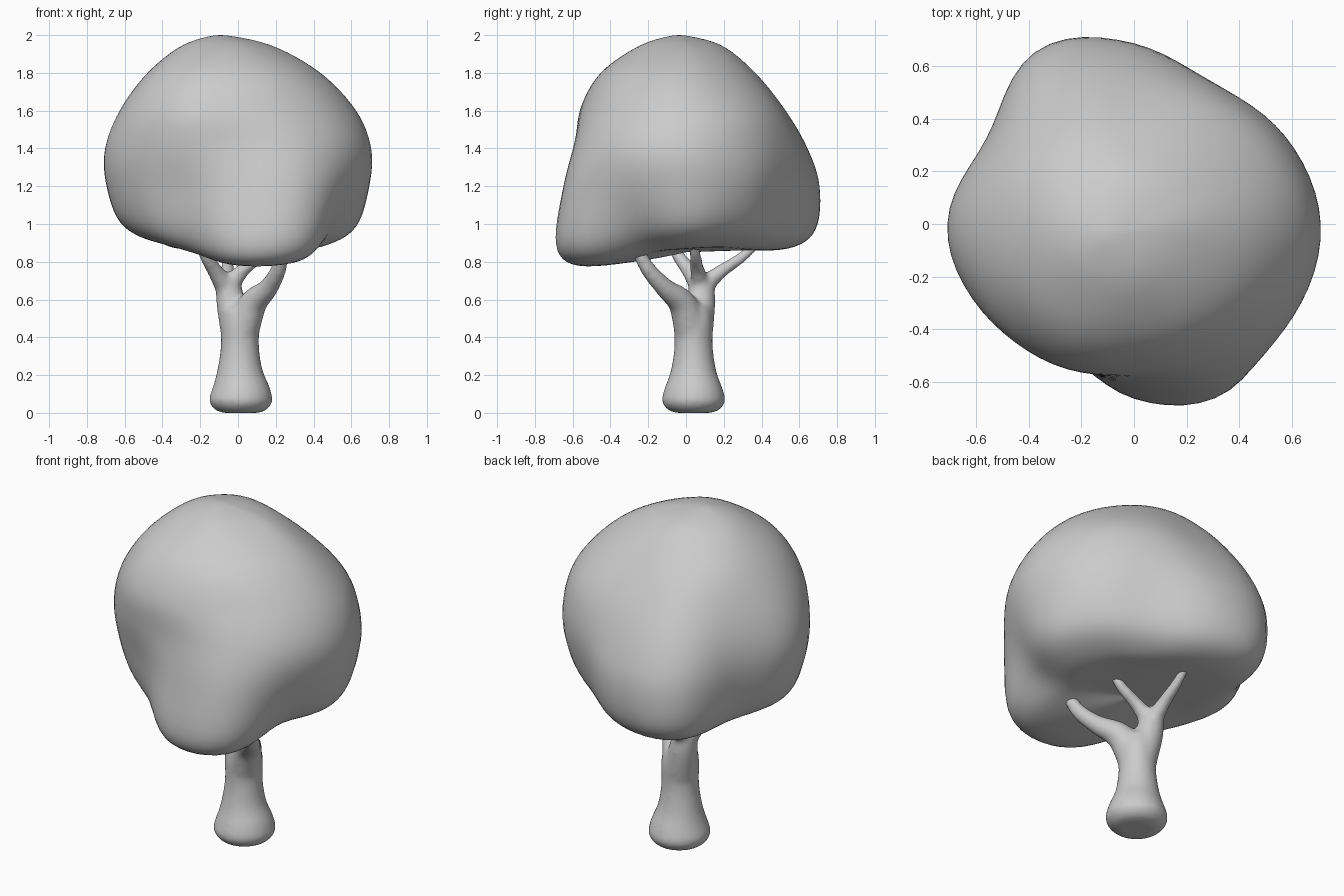
import bpy, bmesh, math
from mathutils import Vector

if "Cube" in bpy.data.objects:
    bpy.data.objects.remove(bpy.data.objects["Cube"])


def spline(p, t, closed=False):
    """Catmull-Rom value of the list p at parameter t."""
    n = len(p)
    i = math.floor(t)
    f = t - i
    pick = (lambda k: p[k % n]) if closed else (lambda k: p[max(0, min(n - 1, k))])
    a, b, c, d = (pick(i + k) for k in (-1, 0, 1, 2))
    return b + (c - a) * (f / 2) + (a * 2 - b * 5 + c * 4 - d) * (f * f / 2) \
        + (b * 3 - a - c * 3 + d) * (f ** 3 / 2)


def shade(ob):
    for poly in ob.data.polygons:
        poly.use_smooth = True


# Canopy: lumpy horizontal sections, radii every 30 degrees from +x
LEVELS = [  # height, amount of rim lift, radii
    (0.86, 0.6, [0.25] * 12),
    (0.87, 1.0, [.45, .42, .42, .52, .58, .45, .46, .45, .43, .56, .59, .42]),
    (0.97, 0.9, [.63, .58, .55, .66, .74, .58, .63, .58, .53, .67, .73, .57]),
    (1.20, 0.3, [.70, .66, .61, .69, .76, .64, .705, .65, .57, .63, .72, .68]),
    (1.40, 0.0, [.71, .66, .61, .63, .70, .64, .71, .67, .61, .59, .66, .70]),
    (1.60, 0.0, [.63, .59, .54, .52, .58, .58, .63, .63, .61, .56, .57, .61]),
    (1.80, 0.0, [.44, .39, .36, .36, .41, .46, .48, .50, .49, .45, .44, .44]),
    (1.95, 0.0, [.17, .15, .15, .17, .21, .25, .29, .29, .26, .23, .19, .17]),
]
LIFT = [.01, .02, .01, .0, .0, .02, .04, .02, -.03, -.09, -.08, -.01]
SEG, STEPS = 72, 6


def canopy():
    bm = bmesh.new()
    cols = []
    for s in range(SEG):
        ang = math.tau * s / SEG
        t = 12 * s / SEG
        lift = spline(LIFT, t, True)
        pts = [Vector((0, 0, 0.85))]
        for z, w, radii in LEVELS:
            r = spline(radii, t, True)
            pts.append(Vector((r * math.cos(ang), r * math.sin(ang), z + w * lift)))
        pts.append(Vector((-0.10, -0.04, 2.005)))
        n = (len(pts) - 1) * STEPS
        cols.append([bm.verts.new(spline(pts, k / STEPS)) for k in range(n + 1)])
    for s in range(SEG):
        a, b = cols[s], cols[(s + 1) % SEG]
        for k in range(len(a) - 1):
            bm.faces.new((a[k], b[k], b[k + 1], a[k + 1]))
    bmesh.ops.remove_doubles(bm, verts=bm.verts, dist=0.0005)
    bmesh.ops.recalc_face_normals(bm, faces=bm.faces)
    me = bpy.data.meshes.new("canopy")
    bm.to_mesh(me)
    bm.free()
    ob = bpy.data.objects.new("canopy", me)
    bpy.context.collection.objects.link(ob)
    m = ob.modifiers.new("soften", 'SMOOTH')
    m.factor, m.iterations = 0.5, 8
    shade(ob)


canopy()

# Trunk and branches: tapered tubes (x, y, z, radius) fused into one skin
TUBES = [
    [(.015, .04, .0, .09), (.015, .04, .015, .135), (.015, .04, .06, .168),
     (.015, .04, .12, .157), (.01, .04, .22, .122), (.01, .04, .35, .102),
     (.01, .04, .48, .103), (.0, .04, .56, .09)],
    [(.02, .03, .44, .095), (.08, -.02, .58, .075), (.16, -.11, .66, .053),
     (.215, -.20, .76, .042), (.24, -.26, .87, .034)],
    [(.0, .05, .44, .095), (-.04, .08, .60, .077), (-.055, .08, .71, .063)],
    [(-.06, .08, .66, .06), (-.12, .02, .75, .043), (-.17, -.04, .83, .035),
     (-.20, -.07, .90, .028)],
    [(-.05, .08, .66, .058), (-.055, .18, .745, .038), (-.055, .29, .82, .030),
     (-.055, .38, .90, .024)],
    [(-.05, .08, .67, .055), (.03, .06, .76, .038), (.12, .05, .83, .032),
     (.18, .04, .90, .025)],
]


def trunk():
    cu = bpy.data.curves.new("trunk", 'CURVE')
    cu.dimensions = '3D'
    cu.bevel_depth, cu.bevel_resolution, cu.use_fill_caps = 1.0, 8, True
    for tube in TUBES:
        pts = [Vector(p) for p in tube]
        n = (len(pts) - 1) * 5
        sp = cu.splines.new('POLY')
        sp.points.add(n)
        for k in range(n + 1):
            q = spline(pts, k / 5)
            sp.points[k].co = (q[0], q[1], q[2], 1)
            sp.points[k].radius = q[3]
    ob = bpy.data.objects.new("trunk", cu)
    bpy.context.collection.objects.link(ob)
    bpy.context.view_layer.objects.active = ob
    ob.select_set(True)
    bpy.ops.object.convert(target='MESH')
    ob = bpy.context.view_layer.objects.active
    ob.name = "trunk"
    m = ob.modifiers.new("fuse", 'REMESH')
    m.mode, m.voxel_size, m.use_smooth_shade = 'VOXEL', 0.012, True
    m = ob.modifiers.new("soften", 'SMOOTH')
    m.factor, m.iterations = 0.5, 16
    shade(ob)


trunk()
